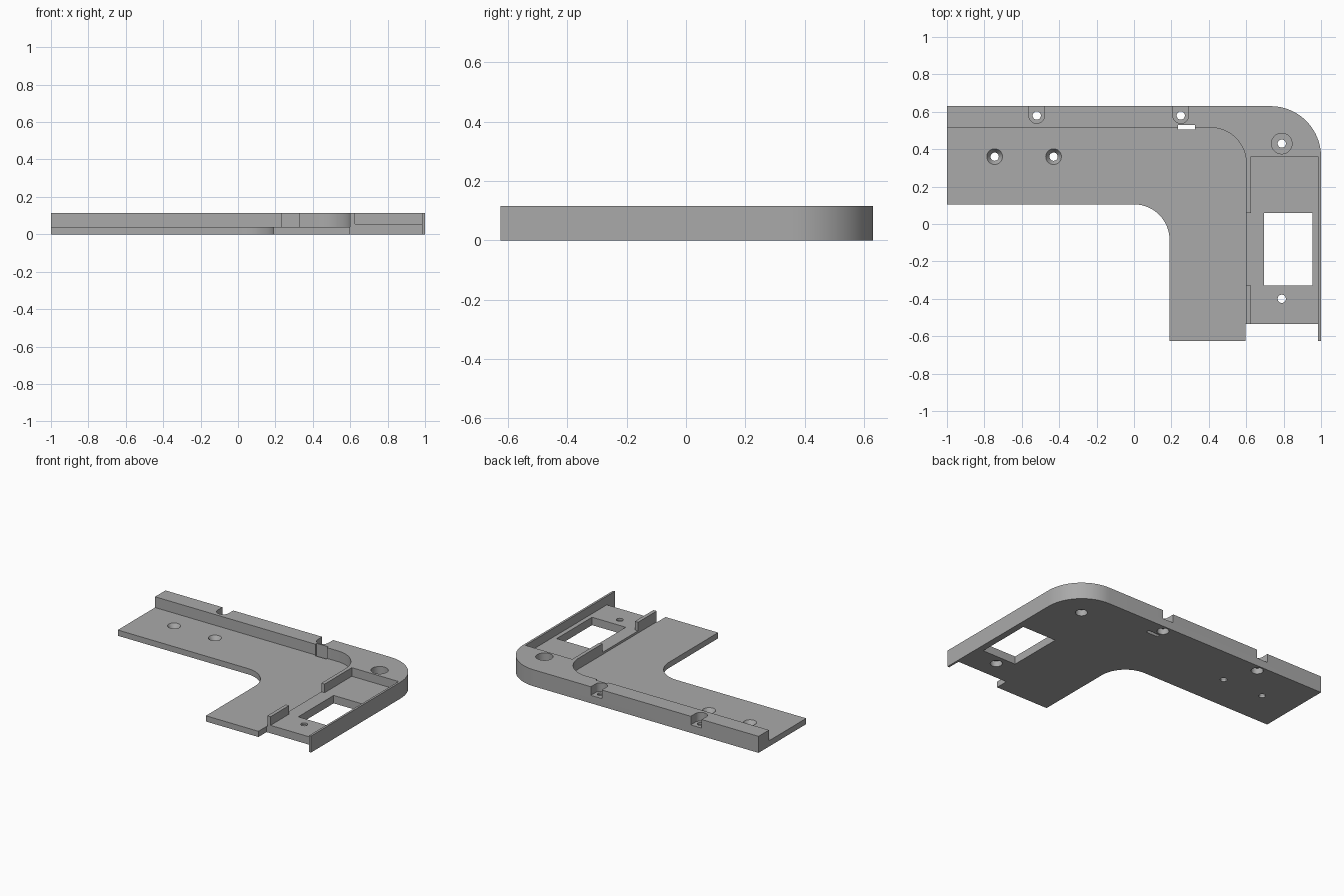
import bpy, bmesh, math
from mathutils import Matrix

if "Cube" in bpy.data.objects:
    bpy.data.objects.remove(bpy.data.objects["Cube"], do_unlink=True)

TOP, PLATE, TRAY = 0.115, 0.04, 0.055
LOW, HIGH = -0.1, 0.2  # overshoot for through cuts

grey = bpy.data.materials.new("plain grey")
grey.use_nodes = True
grey.diffuse_color = (0.4, 0.4, 0.4, 1)
grey.node_tree.nodes["Principled BSDF"].inputs["Base Color"].default_value = (0.4, 0.4, 0.4, 1)


def arc(cx, cy, r, start, end, steps=20):
    angles = [math.radians(start + (end - start) * i / steps) for i in range(steps + 1)]
    return [(cx + r * math.cos(a), cy + r * math.sin(a)) for a in angles]


def finish(name, bm):
    bmesh.ops.recalc_face_normals(bm, faces=bm.faces)
    mesh = bpy.data.meshes.new(name)
    bm.to_mesh(mesh)
    bm.free()
    mesh.materials.append(grey)
    obj = bpy.data.objects.new(name, mesh)
    bpy.context.collection.objects.link(obj)
    return obj


def prism(name, outline, z0, z1):
    bm = bmesh.new()
    face = bm.faces.new([bm.verts.new((x, y, z0)) for x, y in outline])
    side = bmesh.ops.extrude_face_region(bm, geom=[face])["geom"]
    bmesh.ops.translate(bm, vec=(0, 0, z1 - z0),
                        verts=[v for v in side if isinstance(v, bmesh.types.BMVert)])
    return finish(name, bm)


def box(name, x0, x1, y0, y1, z0, z1):
    return prism(name, [(x0, y0), (x1, y0), (x1, y1), (x0, y1)], z0, z1)


def cone(name, x, y, r0, r1, z0, z1):
    bm = bmesh.new()
    bmesh.ops.create_cone(bm, cap_ends=True, segments=40, radius1=r0, radius2=r1,
                          depth=z1 - z0, matrix=Matrix.Translation((x, y, (z0 + z1) / 2)))
    return finish(name, bm)


# Full-height corner bracket outline, with the thin outer wall running past the tray
outline = ([(-1, 0.63), (-1, 0.105)] + arc(0, -0.085, 0.19, 90, 0)
           + [(0.19, -0.625), (0.595, -0.625), (0.595, -0.535), (0.985, -0.535),
              (0.985, -0.625), (1, -0.625)] + arc(0.73, 0.36, 0.27, 0, 90))
bracket = prism("corner_bracket", outline, 0, TOP)

# Lowered inner plate, leaving the raised rim
recess = [(-1.1, 0.515), (-1.1, -0.7), (0.6, -0.7)] + arc(0.41, 0.325, 0.19, 0, 90)
cutters = [
    prism("plate_recess", recess, PLATE, HIGH),
    # Side tray with its open end, gap in the low wall, and window
    box("tray_pocket", 0.625, 0.985, -0.7, 0.36, TRAY, HIGH),
    box("tray_wall_gap", 0.58, 0.64, -0.33, 0.06, TRAY, HIGH),
    box("tray_window", 0.695, 0.955, -0.33, 0.06, LOW, HIGH),
    # Narrow slot in the rim
    box("rim_slot", 0.235, 0.325, 0.505, 0.53, LOW, HIGH),
    # Corner counterbore
    cone("corner_counterbore", 0.79, 0.43, 0.055, 0.055, TRAY, HIGH),
]

# U-shaped screw notches along the back edge
for x in (-0.52, 0.25):
    u_shape = [(x + 0.042, 0.7), (x - 0.042, 0.7)] + arc(x, 0.58, 0.042, 180, 360)
    cutters.append(prism("back_notch", u_shape, TRAY, HIGH))

# Screw holes, widened from below
for x, y in ((-0.52, 0.58), (0.25, 0.58), (0.79, 0.43), (0.79, -0.4)):
    cutters.append(cone("screw_hole", x, y, 0.022, 0.022, LOW, HIGH))
    cutters.append(cone("underside_bore", x, y, 0.038, 0.038, LOW, 0.04))

# Countersunk holes in the plate
for x in (-0.745, -0.43):
    cutters.append(cone("plate_hole", x, 0.36, 0.022, 0.022, LOW, HIGH))
    cutters.append(cone("countersink", x, 0.36, 0.022, 0.062, 0.01, 0.07))

bpy.context.view_layer.objects.active = bracket
for cutter in cutters:
    cutter.hide_render = True
    mod = bracket.modifiers.new(cutter.name, "BOOLEAN")
    mod.operation = "DIFFERENCE"
    mod.solver = "EXACT"
    mod.object = cutter
    bpy.ops.object.modifier_apply(modifier=mod.name)
    bpy.data.objects.remove(cutter, do_unlink=True)

for obj in bpy.context.selected_objects:
    obj.select_set(False)
bracket.select_set(True)
bpy.ops.object.shade_smooth_by_angle(angle=math.radians(30))
